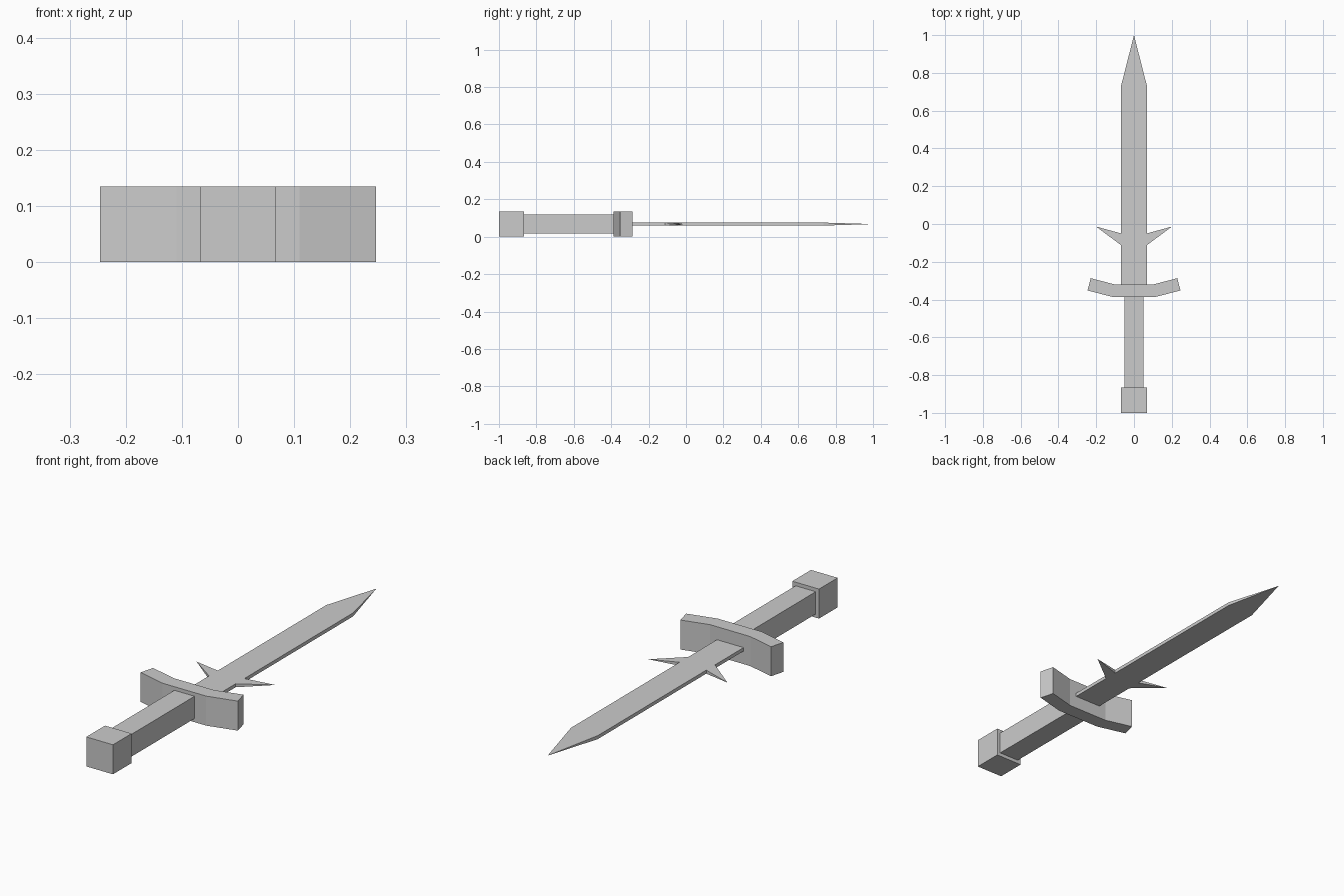
import bpy
import bmesh

cube = bpy.data.objects.get("Cube")
if cube:
    bpy.data.objects.remove(cube, do_unlink=True)

MID = 0.0675  # height of the centre plane

grey = bpy.data.materials.new("plain grey")
grey.use_nodes = True
colour = (0.6, 0.6, 0.6, 1)
grey.diffuse_color = colour
grey.node_tree.nodes["Principled BSDF"].inputs["Base Color"].default_value = colour


def finish(name, bm):
    bmesh.ops.recalc_face_normals(bm, faces=bm.faces)
    mesh = bpy.data.meshes.new(name)
    bm.to_mesh(mesh)
    bm.free()
    mesh.materials.append(grey)
    obj = bpy.data.objects.new(name, mesh)
    bpy.context.collection.objects.link(obj)


def slab(name, half_outline, half_height, points=()):
    """Mirror a right-hand outline, extrude it, and pinch the listed points flat."""
    left = [(-x, y) for x, y in reversed(half_outline) if x > 0]
    outline = half_outline + left
    bm = bmesh.new()
    rings = []
    for side in (-1, 1):
        rings.append([bm.verts.new((x, y, MID + side * (0 if (abs(x), y) in points else half_height)))
                      for x, y in outline])
    low, high = rings
    bm.faces.new(low)
    bm.faces.new(high)
    for i in range(len(outline)):
        j = (i + 1) % len(outline)
        bm.faces.new((low[i], low[j], high[j], high[i]))
    bmesh.ops.remove_doubles(bm, verts=bm.verts, dist=0.0001)
    finish(name, bm)


def box(name, half_width, y0, y1):
    slab(name, [(half_width, y0), (half_width, y1)], half_width)


# Handle
box("pommel", 0.0675, -1.0, -0.865)
box("grip", 0.051, -0.865, -0.385)

# Swept crossguard
slab("crossguard", [(0.11, -0.387), (0.246, -0.352), (0.229, -0.287), (0.102, -0.32)], MID)

# Blade with side barbs, tapering to thin points
barb, tip = (0.2, -0.014), (0, 1.0)
slab("blade", [(0.0675, -0.32), (0.0675, -0.113), barb, (0.0675, -0.05),
               (0.0675, 0.735), tip], 0.008, (barb, tip))
